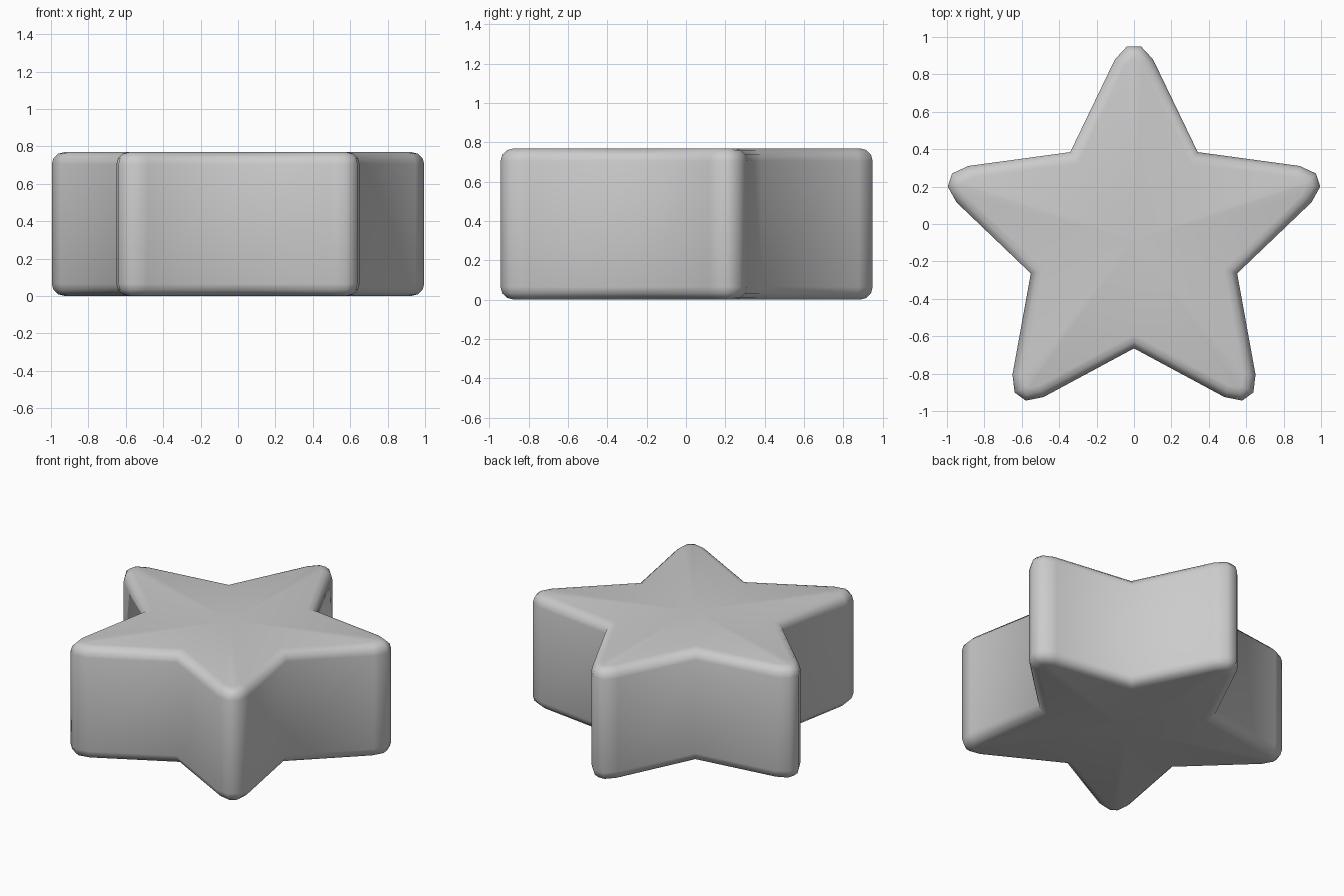
import bpy, bmesh
from math import sin, cos, radians

if "Cube" in bpy.data.objects:
    bpy.data.objects.remove(bpy.data.objects["Cube"])

HEIGHT, CENTRE_Y, ROUND = 0.77, -0.085, 0.065

# One fifth of the outline: a blunted tip and the inner notch that follows it
a = radians(36)
arm = [(0.102, 0.965), (0.037, 1.035), (-0.037, 1.035), (-0.102, 0.965),
       (-0.58 * sin(a), 0.58 * cos(a))]
outline = []
for i in range(5):
    t = radians(72 * i)
    outline += [(x * cos(t) - y * sin(t), x * sin(t) + y * cos(t) + CENTRE_Y)
                for x, y in arm]

# Extrude the outline into a thick star
bm = bmesh.new()
base = bm.faces.new([bm.verts.new((x, y, 0)) for x, y in outline])
ext = bmesh.ops.extrude_face_region(bm, geom=[base], use_keep_orig=True)
bmesh.ops.translate(bm, vec=(0, 0, HEIGHT),
                    verts=[v for v in ext["geom"] if isinstance(v, bmesh.types.BMVert)])
bmesh.ops.recalc_face_normals(bm, faces=bm.faces)

# Round the top and bottom rims
rims = [e for e in bm.edges if abs(e.verts[0].co.z - e.verts[1].co.z) < 1e-5]
bmesh.ops.bevel(bm, geom=rims, offset=ROUND, segments=3, profile=0.5,
                affect='EDGES', clamp_overlap=False)

# Fan the flat caps out from the middle
bmesh.ops.poke(bm, faces=[f for f in bm.faces if len(f.verts) > 10])
bm.normal_update()
for v in bm.verts:
    if len(v.link_edges) > 10:
        v.co.x, v.co.y = 0, CENTRE_Y
for f in bm.faces:
    f.smooth = True

mesh = bpy.data.meshes.new("star_block")
bm.to_mesh(mesh)
bm.free()
star = bpy.data.objects.new("star_block", mesh)
bpy.context.collection.objects.link(star)
